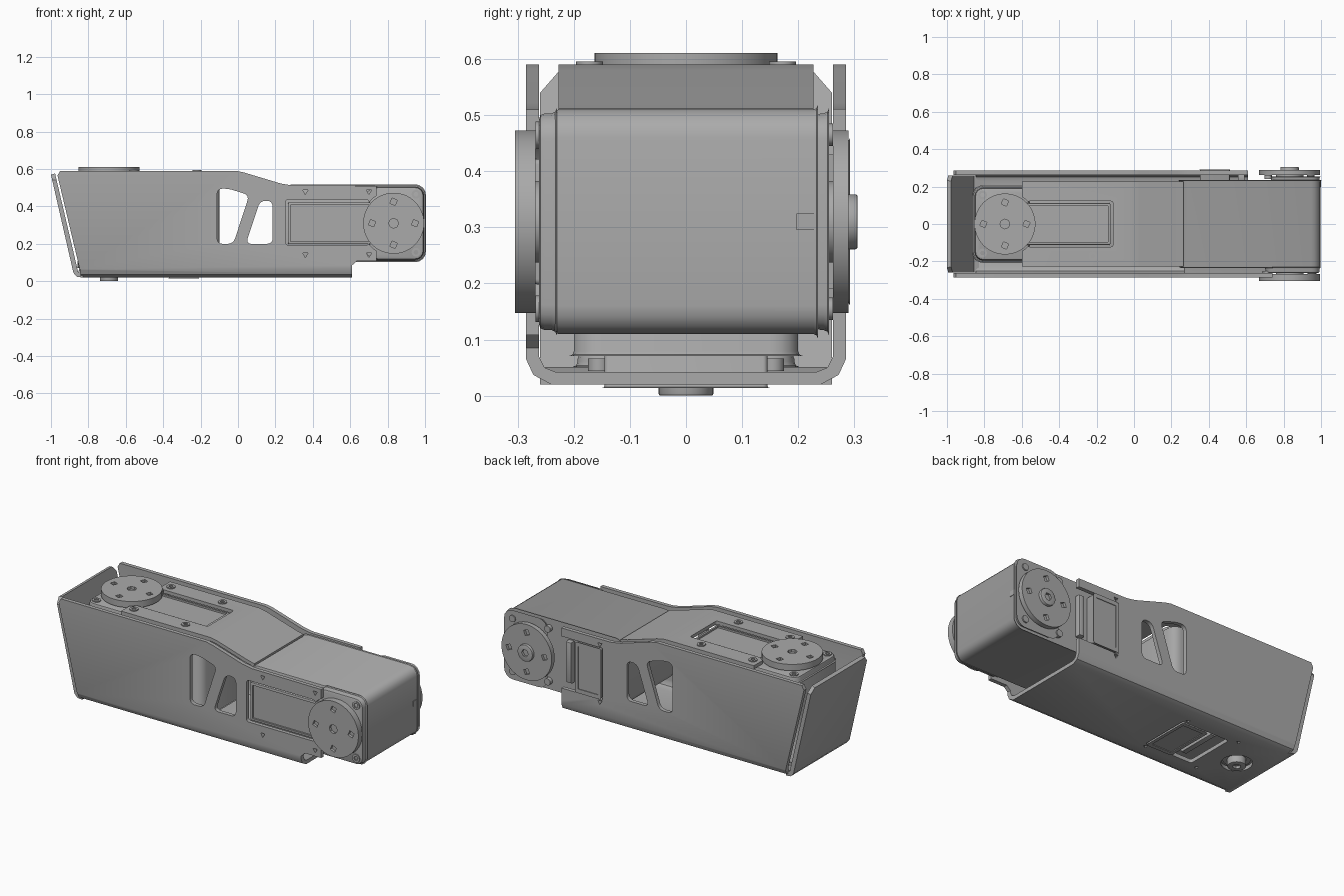
import bpy, bmesh, math
from mathutils import Matrix, Vector

old = bpy.data.objects.get("Cube")
if old:
    bpy.data.objects.remove(old, do_unlink=True)

grey = bpy.data.materials.new("satin grey")
grey.use_nodes = True
GREY = (0.4, 0.4, 0.4, 1)
grey.diffuse_color = GREY
grey.node_tree.nodes["Principled BSDF"].inputs["Base Color"].default_value = GREY

AXES = {"x": lambda u, v, w: (w, u, v), "y": lambda u, v, w: (u, w, v), "z": lambda u, v, w: (u, v, w)}


def prism(name, pts, axis, lo, hi, radius=0, rim=0, segs=4):
    """Extrude a flat outline along an axis, rounding its corners and its rims."""
    place = AXES[axis]
    bm = bmesh.new()
    rings = [[bm.verts.new(place(u, v, w)) for u, v in pts] for w in (lo, hi)]
    caps = [bm.faces.new(rings[0]), bm.faces.new(rings[1])]
    n = len(pts)
    sides = []
    for i in range(n):
        j = (i + 1) % n
        bm.faces.new((rings[0][i], rings[0][j], rings[1][j], rings[1][i]))
        sides.append(bm.edges.get((rings[0][i], rings[1][i])))
    if radius:
        bmesh.ops.bevel(bm, geom=sides, offset=radius, segments=segs, profile=0.5, affect="EDGES")
    if rim:
        k = "xyz".index(axis)
        edges = [e for e in bm.edges if abs(e.verts[0].co[k] - e.verts[1].co[k]) < 1e-6]
        bmesh.ops.bevel(bm, geom=edges, offset=rim, segments=2, profile=0.5, affect="EDGES")
    bmesh.ops.recalc_face_normals(bm, faces=bm.faces)
    mesh = bpy.data.meshes.new(name)
    bm.to_mesh(mesh)
    bm.free()
    mesh.materials.append(grey)
    ob = bpy.data.objects.new(name, mesh)
    bpy.context.collection.objects.link(ob)
    return ob


def rect(u0, u1, v0, v1):
    return [(u0, v0), (u1, v0), (u1, v1), (u0, v1)]


def circle(u, v, r, n=40, turn=0.0):
    return [(u + r * math.cos(turn + math.tau * i / n), v + r * math.sin(turn + math.tau * i / n))
            for i in range(n)]


def boolean(ob, cutters, op="DIFFERENCE"):
    for c in cutters:
        m = ob.modifiers.new("cut", "BOOLEAN")
        m.operation, m.solver, m.object = op, "EXACT", c
    dg = bpy.context.evaluated_depsgraph_get()
    mesh = bpy.data.meshes.new_from_object(ob.evaluated_get(dg))
    ob.modifiers.clear()
    ob.data = mesh
    for c in cutters:
        bpy.data.objects.remove(c, do_unlink=True)
    return ob


def cut(pts, axis, lo, hi, radius=0):
    return prism("cutter", pts, axis, lo, hi, radius)


# Bent sheet channel: U section trimmed to the side outline
half = [(0.285, 0.59), (0.285, 0.065), (0.272, 0.037), (0.24, 0.02)]
inner = [(-0.262, 0.59), (-0.262, 0.07), (-0.252, 0.05), (-0.232, 0.042)]
section = half + [(-y, z) for y, z in reversed(half)] + inner + [(-y, z) for y, z in reversed(inner)]
channel = prism("side_channel", section, "x", -1, 0.8)
outline = [(-0.84, 0), (0.61, 0), (0.61, 0.085), (0.635, 0.108), (0.74, 0.108), (0.74, 0.51),
           (0.29, 0.512), (0.23, 0.522), (0.03, 0.582), (-0.02, 0.592), (-0.95, 0.592),
           (-0.965, 0.565), (-0.845, 0.06)]
boolean(channel, [cut(outline, "y", -0.5, 0.5)], "INTERSECT")
slots = [[(-0.112, 0.2), (-0.025, 0.2), (0.06, 0.46), (-0.05, 0.495), (-0.112, 0.495)],
         [(0.042, 0.2), (0.185, 0.2), (0.185, 0.43), (0.118, 0.43)]]
cuts = [cut(s, "y", -0.5, 0.5, 0.028) for s in slots]
cuts += [cut(rect(0.255, 0.7, 0.193, 0.437), "y", -0.5, 0, 0.015),
         cut(circle(0.83, 0.31, 0.172), "y", -0.5, 0),
         cut(rect(0.61, 0.9, 0, 0.7), "y", 0.1, 0.5),
         cut(rect(0.342, 0.7, 0.158, 0.462), "y", 0.1, 0.5),
         cut(rect(-0.51, -0.202, -0.15, 0.15), "z", -0.1, 0.1, 0.012),
         cut(circle(-0.69, 0, 0.082), "z", -0.1, 0.1)]
for x in (0.36, 0.70):
    for z in (0.143, 0.48):
        cuts.append(cut(circle(x, z, 0.016, 3, -math.pi / 2), "y", -0.5, 0.5))
for x in (-0.56, -0.22):
    for y in (-0.17, 0.17):
        cuts.append(cut(circle(x, y, 0.014, 3), "z", -0.1, 0.1))
boolean(channel, cuts)

# Slanted end flap with clipped upper corners
flap = prism("end_flap", [(-1.0, 0.57), (-0.978, 0.576), (-0.855, 0.05), (-0.83, 0.042),
                          (-0.83, 0.02), (-0.862, 0.024), (-0.88, 0.045)], "y", -0.26, 0.26)
shape = [(-0.26, 0), (0.26, 0), (0.26, 0.54), (0.225, 0.58), (-0.225, 0.58), (-0.26, 0.54)]
boolean(flap, [cut(shape, "x", -1.2, 0)], "INTERSECT")

# Top cover that bends down to the front actuator
cover = prism("top_cover", [(-0.6, 0.57), (-0.6, 0.59), (-0.02, 0.59), (0.03, 0.58), (0.22, 0.523),
                            (0.265, 0.512), (0.265, 0.492), (0.21, 0.504), (0.02, 0.562), (-0.03, 0.57)],
              "y", -0.227, 0.227)
boolean(cover, [cut(rect(-0.57, -0.112, -0.122, 0.122), "z", 0.4, 0.7, 0.012),
                cut(circle(-0.69, 0, 0.172), "z", 0.4, 0.7)])
for i, (x, y) in enumerate((x, y) for x in (-0.555, -0.22) for y in (-0.172, 0.172)):
    screw = prism(f"cover_screw_{i + 1}", circle(x, y, 0.024, 12), "z", 0.58, 0.596)
    boolean(screw, [cut(circle(x, y, 0.012, 6), "z", 0.588, 0.7)])


def actuator(label, frame, idler):
    """Geared actuator: output axis on local z, body running along local +x."""
    parts = []

    def add(name, *args, **kw):
        ob = prism(f"{label}_{name}", *args, **kw)
        parts.append(ob)
        return ob

    add("case", rect(-0.165, 0.59, -0.2, 0.2), "z", -0.235, 0.235, radius=0.05, rim=0.008)
    add("front_cap", rect(-0.16, 0.13, -0.193, 0.193), "z", 0.23, 0.262, radius=0.045, rim=0.01)
    add("back_cap", rect(-0.16, 0.1, -0.193, 0.193), "z", -0.255, -0.23, radius=0.045, rim=0.01)
    panel = add("front_panel", rect(0.1, 0.565, -0.112, 0.112), "z", 0.23, 0.27, radius=0.01, rim=0.005)
    boolean(panel, [cut(rect(0.13, 0.55, -0.097, 0.097), "z", 0.26, 0.3)])
    panel = add("back_panel", rect(0.32, 0.48, -0.145, 0.145), "z", -0.292, -0.23, radius=0.008, rim=0.004)
    boolean(panel, [cut(rect(0.335, 0.465, -0.125, 0.125), "z", -0.3, -0.288)])
    add("cable_ridge", rect(0.24, 0.275, -0.12, 0.12), "z", -0.27, -0.23, rim=0.008)
    add("connector", rect(-0.168, -0.15, -0.015, 0.015), "z", -0.235, -0.197)

    def horn(name, lo, hi, outward):
        face = hi if outward > 0 else lo
        a, b = sorted((face - 0.015 * outward, face + 0.1 * outward))
        holes = [cut(circle(0, 0, 0.026, 8), "z", a, b)]
        for k in range(4):
            u, v = 0.115 * math.cos(k * math.pi / 2), 0.115 * math.sin(k * math.pi / 2)
            holes.append(cut(circle(u, v, 0.021, 4, 0.4), "z", a, b))
        boolean(add(name, circle(0, 0, 0.163, 56), "z", lo, hi, rim=0.006), holes)

    add("output_hub", circle(0, 0, 0.073), "z", 0.2, 0.275)
    horn("output_horn", 0.268, 0.305, 1)
    add("idler_hub", circle(0, 0, 0.073), "z", -0.265, -0.2)
    if idler:
        horn("idler_horn", -0.29, -0.262, -1)
    boss = add("idler_boss", circle(0, 0, 0.049, 32), "z", -0.306, -0.25, rim=0.004)
    boolean(boss, [cut(circle(0, 0, 0.022, 6), "z", -0.4, -0.292)])

    for k, (u, v) in enumerate((u, v) for u in (-0.12, 0.12) for v in (-0.155, 0.155)):
        ring = add(f"cap_screw_{k + 1}", circle(u, v, 0.024, 12), "z", 0.25, 0.268)
        boolean(ring, [cut(circle(u, v, 0.013, 6), "z", 0.26, 0.4)])
        add(f"back_screw_{k + 1}", circle(u * 0.95, v, 0.02, 12), "z", -0.262, -0.24)
    for ob in parts:
        ob.data.transform(frame)


# Front actuator lies on its side, rear actuator stands upright
turned = Matrix(((-1, 0, 0), (0, 0, -1), (0, -1, 0))).to_4x4()
actuator("joint_actuator", Matrix.Translation(Vector((0.832, 0, 0.31))) @ turned, True)
actuator("base_actuator", Matrix.Translation(Vector((-0.69, 0, 0.306))), False)

# Smooth round surfaces, crisp edges
bpy.ops.object.select_all(action="DESELECT")
for ob in bpy.context.scene.objects:
    if ob.type == "MESH":
        ob.select_set(True)
        bpy.context.view_layer.objects.active = ob
bpy.ops.object.shade_smooth_by_angle(angle=math.radians(32))
